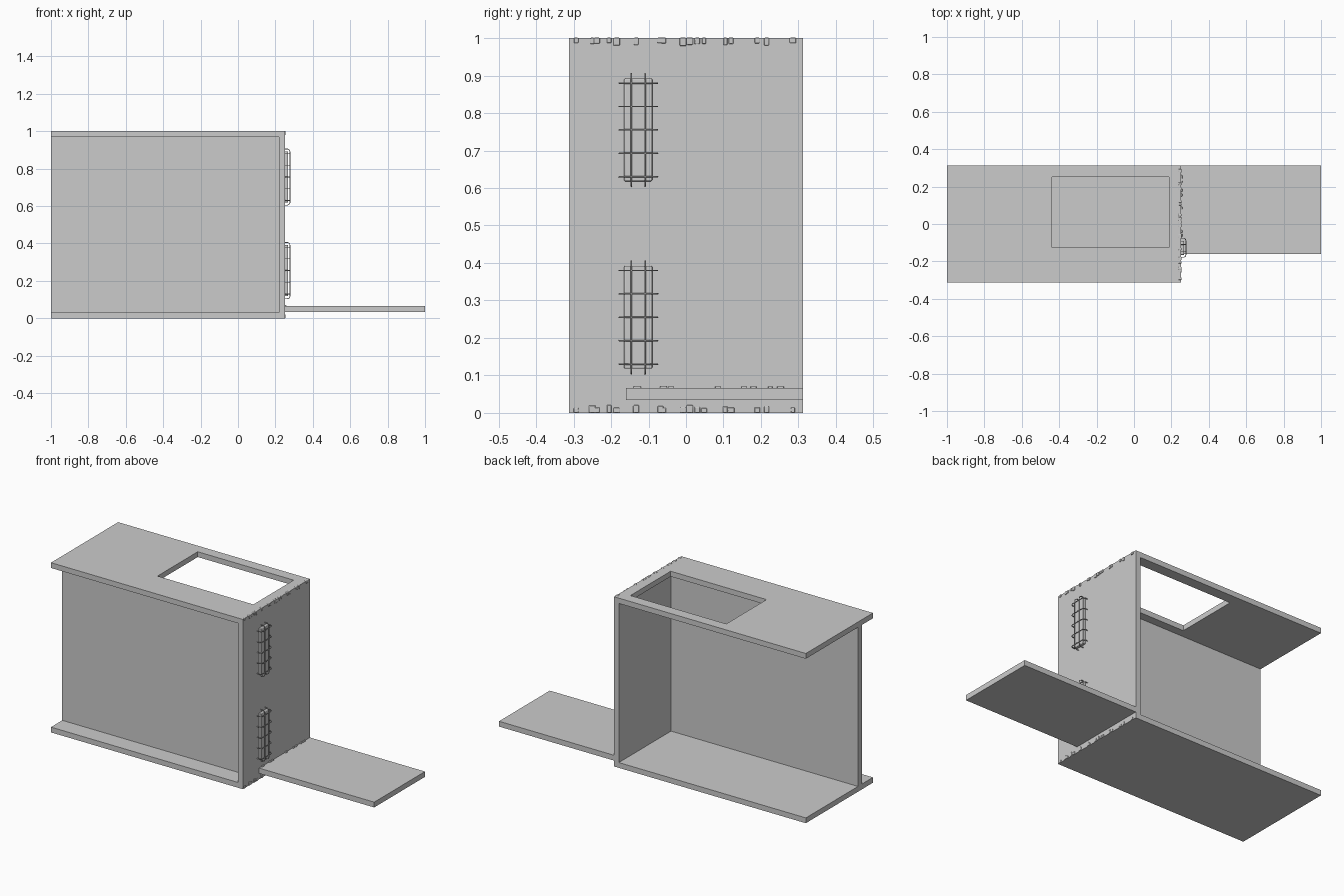
import bpy, random
from mathutils import Vector

if "Cube" in bpy.data.objects:
    bpy.data.objects.remove(bpy.data.objects["Cube"])

random.seed(4)
T = 0.03125          # slab thickness
W = 0.3125           # half depth
WALL = 0.25          # outer face of the end wall


def box(name, lo, hi, bevel=0):
    """Axis-aligned block between two corners."""
    lo, hi = Vector(lo), Vector(hi)
    bpy.ops.mesh.primitive_cube_add(size=1, location=(lo + hi) / 2)
    ob = bpy.context.object
    ob.name = name
    ob.scale = hi - lo
    bpy.ops.object.transform_apply(location=False, rotation=False, scale=True)
    if bevel:
        m = ob.modifiers.new("Bevel", 'BEVEL')
        m.width, m.segments = bevel, 2
        bpy.ops.object.shade_smooth_by_angle()
    return ob


def wire(name, pts, radius=0.0022):
    """Thin round wire along a polyline."""
    cu = bpy.data.curves.new(name, 'CURVE')
    cu.dimensions = '3D'
    cu.bevel_depth, cu.bevel_resolution, cu.use_fill_caps = radius, 1, True
    sp = cu.splines.new('POLY')
    sp.points.add(len(pts) - 1)
    for p, co in zip(sp.points, pts):
        p.co = (*co, 1)
    bpy.context.collection.objects.link(bpy.data.objects.new(name, cu))


def staple(a, b):
    """Side profile (x, position) of a wire hoop with rounded corners."""
    x = WALL + 0.028
    return [(WALL, a), (x - 0.012, a), (x - 0.004, a + 0.004), (x, a + 0.014),
            (x, b - 0.014), (x - 0.004, b - 0.004), (x - 0.012, b), (WALL, b)]


# Shell: floor, end wall and recessed front panel
box("floor", (-1, -W, 0), (WALL, W, T))
box("end_wall", (WALL - T, -W, T), (WALL, W, 1 - T))
box("front_panel", (-1, -0.208, T), (WALL - T, -0.173, 1 - T))

# Roof with rectangular opening
roof = box("roof", (-1, -W, 1 - T), (WALL, W, 1))
cutter = box("roof_opening_cutter", (-0.4375, -0.125, 0.9), (0.1875, 0.25, 1.1))
cutter.hide_render = True
cutter.hide_set(True)
cut = roof.modifiers.new("Opening", 'BOOLEAN')
cut.object, cut.operation, cut.solver = cutter, 'DIFFERENCE', 'EXACT'

# Side walkway
box("walkway", (WALL, -0.16, 0.0345), (1, W, 0.0345 + T))

# Two caged wall lamps
for z0 in (0.105, 0.605):
    box("lamp_body", (WALL, -0.165, z0 + 0.013), (WALL + 0.018, -0.09, z0 + 0.287), 0.003)
    for y in (-0.146, -0.109):
        wire("cage_upright", [(x, y, z) for x, z in staple(z0, z0 + 0.3)])
    for i in range(5):
        z = z0 + 0.025 + i * 0.0625
        wire("cage_hoop", [(x, y, z) for x, y in staple(-0.178, -0.076)])

# Worn chips along the wall edges
chips = (-0.293, -0.25, -0.238, -0.205, -0.185, -0.133, -0.068, -0.06, -0.008,
         0.01, 0.03, 0.048, 0.105, 0.12, 0.19, 0.215, 0.285)
for y in chips:
    for top in (True, False):
        w, h = random.uniform(0.005, 0.009), random.uniform(0.012, 0.022)
        z = (1 - h, 1.001) if top else (0, h)
        box("edge_chip", (WALL - 0.012, y - w, z[0]),
            (WALL + 0.004, y + w, z[1]), 0.002)

# Chips where the walkway meets the wall
for y in (-0.13, -0.06, -0.04, 0.085, 0.155, 0.18, 0.225, 0.252):
    w = random.uniform(0.006, 0.011)
    box("walkway_chip", (WALL - 0.005, y - w, 0.06),
        (WALL + 0.008, y + w, 0.071), 0.002)
